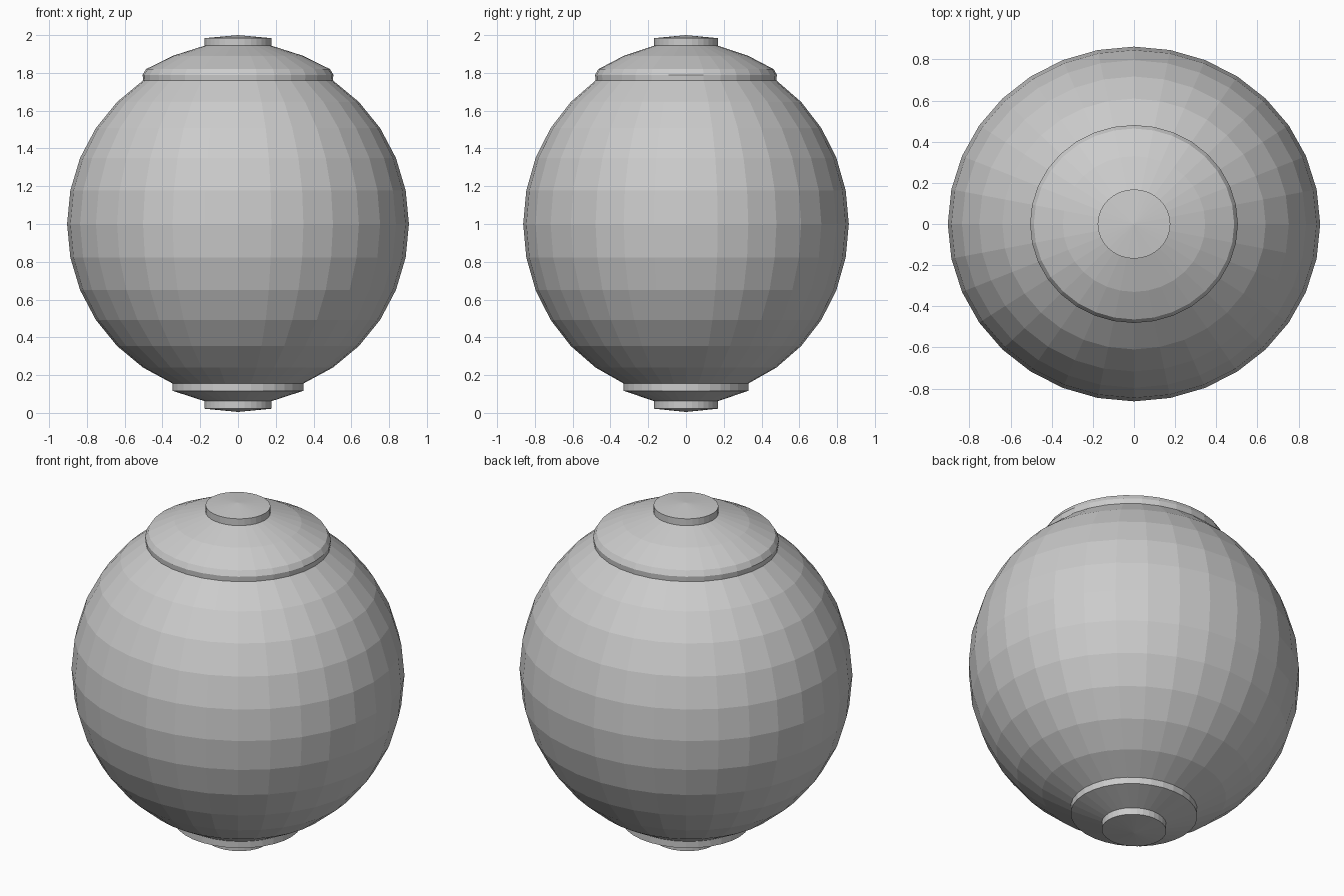
import bpy, bmesh, math

if "Cube" in bpy.data.objects:
    bpy.data.objects.remove(bpy.data.objects["Cube"])

SIDES = 32
RX, RY, RZ = 0.905, 0.862, 0.914   # body radii
MID = 1.0                          # height of the body's centre


def lathe(name, profile):
    """Revolve (radius, z) points into an oval, flat-shaded solid; radius 0 makes a pole."""
    bm = bmesh.new()
    rings = []
    for r, z in profile:
        if r == 0:
            rings.append([bm.verts.new((0, 0, z))] * SIDES)
        else:
            rings.append([bm.verts.new((r * math.cos(math.tau * i / SIDES),
                                        r * RY / RX * math.sin(math.tau * i / SIDES), z))
                          for i in range(SIDES)])
    for a, b in zip(rings, rings[1:]):
        for i in range(SIDES):
            j = (i + 1) % SIDES
            bm.faces.new(dict.fromkeys((a[i], a[j], b[j], b[i])))
    bmesh.ops.recalc_face_normals(bm, faces=bm.faces)
    mesh = bpy.data.meshes.new(name)
    bm.to_mesh(mesh)
    bm.free()
    obj = bpy.data.objects.new(name, mesh)
    bpy.context.collection.objects.link(obj)
    return obj


def ring(k):
    """Radius and height offset of the k-th sphere ring counted from a pole."""
    a = math.pi * k / 16
    return RX * math.sin(a), RZ * math.cos(a)


r1, h1 = ring(1)
r2, h2 = ring(2)
r3, h3 = ring(3)

# Faceted round body, closed by flat hidden ends under the caps
body = [(0, MID - h2)]
body += [(ring(k)[0], MID - ring(k)[1]) for k in range(2, 14)]
body += [(0, MID + h3)]
lathe("body", body)

# Raised upper cap with a bevelled rim
lathe("upper_cap", [(0, MID + h3), (r3, MID + h3), (0.505, 1.79), (0.487, 1.82),
                    (r2, 1.89), (r1, 1.944), (0, 1.944)])

# Top button
lathe("top_button", [(0, 1.944), (r1, 1.944), (r1, 1.984), (0, 2.0)])

# Lower step
lathe("lower_cap", [(0, MID - h2), (r2, MID - h2), (r2, 0.117), (r1, 0.062), (0, 0.062)])

# Bottom button
lathe("bottom_button", [(0, 0.062), (r1, 0.062), (r1, 0.022), (0, 0.005)])
